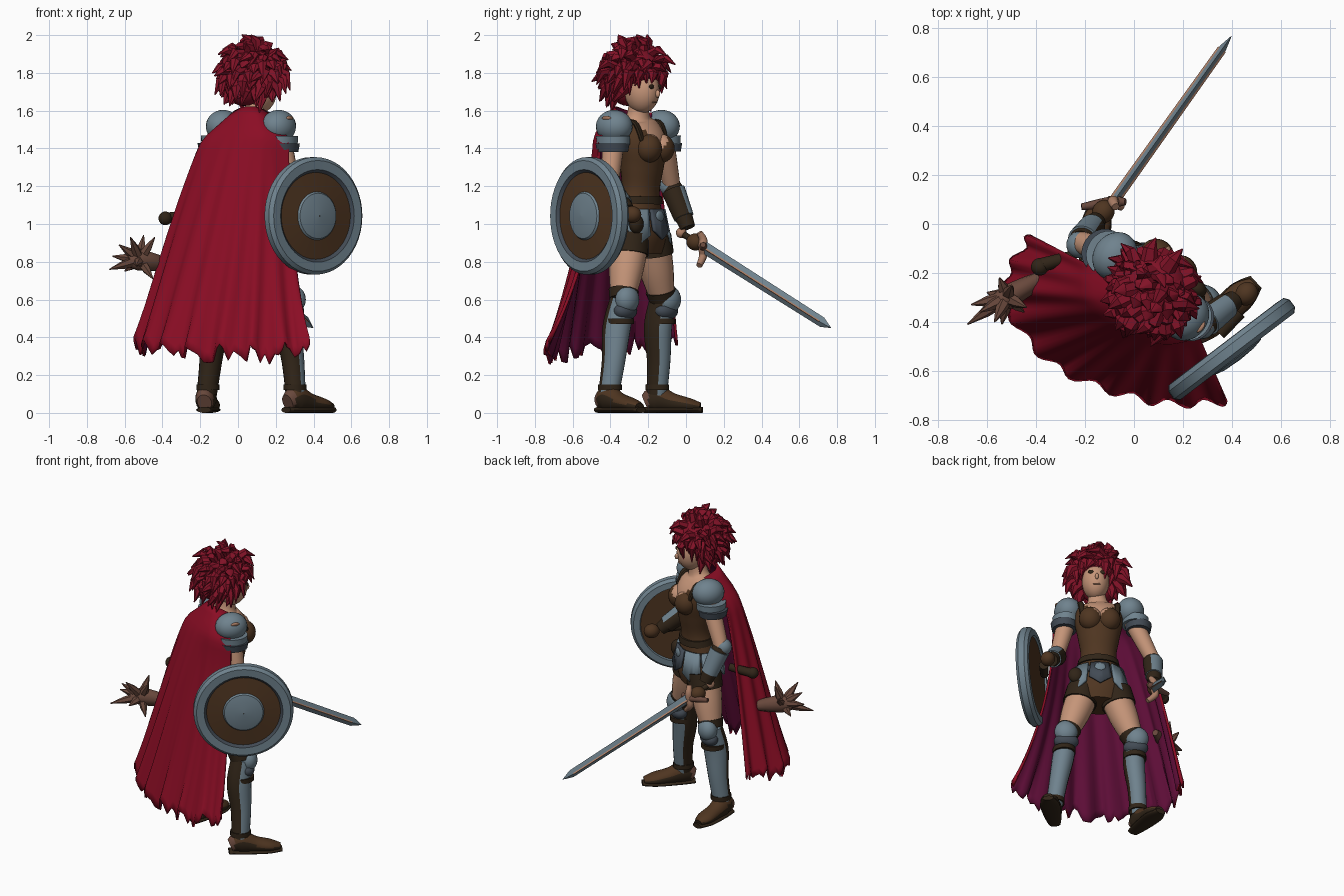
import bpy, bmesh, math, random
from mathutils import Vector as V, Matrix

if "Cube" in bpy.data.objects:
    bpy.data.objects.remove(bpy.data.objects["Cube"])
random.seed(4)

COLOURS = {"cape_red": (.26, .004, .018), "lining_purple": (.11, .004, .038), "hair_red": (.22, .006, .02),
           "skin": (.56, .30, .19), "steel": (.16, .225, .27), "dark_steel": (.055, .07, .09),
           "leather": (.078, .036, .015), "dark_leather": (.03, .018, .009),
           "branch_brown": (.14, .065, .045), "copper": (.40, .205, .13)}
MATS = {}
for key, c in COLOURS.items():
    m = bpy.data.materials.new(key)
    m.use_nodes = True
    m.diffuse_color = (*c, 1)
    m.node_tree.nodes["Principled BSDF"].inputs["Base Color"].default_value = (*c, 1)
    MATS[key] = m

# Body frame: R points to the shield side, F is where the figure looks
YAW = math.radians(-35)
R = V((math.cos(YAW), math.sin(YAW), 0))
F = V((-R.y, R.x, 0))
UP = V((0, 0, 1))
ORIGIN = V((.08, -.25, 0))


def W(u, v, z):
    return ORIGIN + R * u + F * v + UP * z


def finish(name, bm, mats, rule=None, angle=40):
    if rule:
        bm.normal_update()
        for f in bm.faces:
            f.material_index = rule(f.calc_center_median(), f.normal)
    me = bpy.data.meshes.new(name)
    bm.to_mesh(me)
    bm.free()
    for k in mats:
        me.materials.append(MATS[k])
    me.shade_smooth()
    me.set_sharp_from_angle(angle=math.radians(angle))
    ob = bpy.data.objects.new(name, me)
    bpy.context.collection.objects.link(ob)
    return ob


def spline(pts, n):
    """Catmull-Rom through tuples, n steps per span."""
    P, out = [V(p) for p in pts], []
    for i in range(len(P) - 1):
        a, b, c, d = P[max(i - 1, 0)], P[i], P[i + 1], P[min(i + 2, len(P) - 1)]
        for k in range(n):
            t = k / n
            out.append(.5 * (2 * b + (c - a) * t + (2 * a - 5 * b + 4 * c - d) * t * t + (3 * b - a - 3 * c + d) * t ** 3))
    return out + [P[-1]]


def add_tube(bm, rings, sides):
    """Loft elliptical rings (x, y, z, half width, half depth) along their path."""
    pos, loops = [V(r[:3]) for r in rings], []
    for i, r in enumerate(rings):
        t = (pos[min(i + 1, len(pos) - 1)] - pos[max(i - 1, 0)]).normalized()
        s = (R - t * R.dot(t)).normalized()
        d = t.cross(s)
        loops.append([bm.verts.new(pos[i] + s * r[3] * math.cos(a) + d * r[4] * math.sin(a))
                      for a in (2 * math.pi * k / sides for k in range(sides))])
    for A, B in zip(loops, loops[1:]):
        for k in range(sides):
            bm.faces.new((A[k], A[(k + 1) % sides], B[(k + 1) % sides], B[k]))
    bm.faces.new(loops[0][::-1])
    bm.faces.new(loops[-1])


def tube(name, pts, mats, sides=20, n=5, rule=None):
    bm = bmesh.new()
    rings = [(*p[0], p[1], p[2] if len(p) > 2 else p[1]) for p in pts]
    add_tube(bm, spline(rings, n) if n > 1 else rings, sides)
    return finish(name, bm, mats, rule)


def blob(name, loc, size, mats, tilt=0, rule=None):
    bm = bmesh.new()
    mx = Matrix.Translation(loc) @ Matrix.Rotation(YAW, 4, 'Z') @ Matrix.Rotation(tilt, 4, 'Y') @ Matrix.Diagonal((*size, 1))
    bmesh.ops.create_uvsphere(bm, u_segments=24, v_segments=14, radius=1, matrix=mx)
    return finish(name, bm, mats, rule)


def plate(name, a0, a1, z0, z1, r0, r1, mat):
    """Curved armour plate around the hips, pointed at the bottom."""
    bm, cols = bmesh.new(), []
    for k in range(9):
        t = k / 8
        a = math.radians(a0 + (a1 - a0) * t)
        low = z0 + .05 * abs(2 * t - 1)
        cols.append([bm.verts.new(W(r * math.cos(a), r * .8 * math.sin(a), z)) for r, z in ((r0, low), (r1, z1))])
    for A, B in zip(cols, cols[1:]):
        bm.faces.new((A[0], B[0], B[1], A[1]))
    ob = finish(name, bm, [mat])
    ob.modifiers.new("thickness", 'SOLIDIFY').thickness = .015


# Torso: vest with open neckline, neck
def torso_rule(c, n):
    u, v = (c - ORIGIN).dot(R), (c - ORIGIN).dot(F)
    return 1 if c.z > 1.545 or (v > .02 and c.z > 1.37 + 1.5 * abs(u)) else 0


tube("torso", [(W(0, 0, .84), .15, .11), (W(0, 0, .93), .172, .13), (W(0, 0, 1.03), .152, .118), (W(0, .012, 1.17), .112, .095),
               (W(0, .02, 1.3), .128, .108), (W(0, .025, 1.42), .15, .115), (W(0, 0, 1.52), .135, .085),
               (W(.005, 0, 1.575), .065, .06), (W(.015, .015, 1.68), .05, .05)], ["leather", "skin"], 36, 6, torso_rule)
for s, side in ((-1, "left"), (1, "right")):
    blob(f"bust_{side}", W(.058 * s, .105, 1.4), (.072, .07, .076), ["leather", "skin"],
         rule=lambda c, n: int(c.z > 1.39 + 1.3 * abs((c - ORIGIN).dot(R))))
    tube(f"vest_strap_{side}", [(W(.11 * s, .1, 1.44), .016, .012), (W(.115 * s, .05, 1.54), .02, .012),
                                (W(.11 * s, -.06, 1.52), .02, .012)], ["dark_leather"], 8)

# Waist: belts, buckle, pouch and hip plates
tube("waist_belt", [(W(0, .01, 1.11), .134, .112), (W(0, .012, 1.15), .125, .106)], ["dark_leather"], 28, 1)
tube("hip_belt", [(W(0, 0, 1.02), .168, .13), (W(0, 0, 1.06), .162, .126)], ["dark_steel"], 28, 1)
blob("belt_buckle", W(0, .135, 1.04), (.035, .012, .03), ["steel"])
blob("belt_pouch", W(.15, .09, 1.0), (.045, .035, .05), ["dark_leather"])
for i, a in enumerate((-60, -5, 42, 90, 138, 185, 240)):
    plate(f"hip_plate_{i}", a - 21, a + 21, .89 if i != 3 else .92, 1.08, .2, .162, "steel" if i != 3 else "dark_steel")

# Legs: (hip, knee, ankle, foot heel, foot toe)
LEGS = {"right": (V((.165, -.30, .9)), V((.265, -.335, .6)), V((.305, -.41, .1)), V((.262, -.455, 0)), V((.49, -.245, 0))),
        "left": (V((-.005, -.185, .9)), V((-.105, -.125, .6)), V((-.165, -.155, .1)), V((-.178, -.215, 0)), V((-.145, .075, 0)))}
for side, (hip, knee, ankle, heel, toe) in LEGS.items():
    fwd = (toe - heel).normalized()
    tube(f"thigh_{side}", [(hip, .098, .105), (hip.lerp(knee, .5), .088, .092), (knee, .06, .065)], ["skin"])
    tube(f"shorts_{side}", [(hip + UP * .04, .10, .11), (hip.lerp(knee, .2), .106, .11)], ["dark_leather"], n=1)
    tube(f"stocking_{side}", [(hip.lerp(knee, .84), .078, .082), (knee, .068, .072)], ["dark_leather"], n=1)
    tube(f"greave_{side}", [(knee, .062, .07), (knee.lerp(ankle, .3) - fwd * .015, .068, .078),
                            (knee.lerp(ankle, .65), .058, .064), (ankle, .052, .056)], ["steel", "dark_leather"],
         rule=lambda c, n, d=fwd: 0 if n.dot(d) > -.05 else 1)
    blob(f"knee_guard_{side}", knee + fwd * .035, (.072, .06, .075), ["steel"])
    blob(f"knee_wing_{side}", knee + fwd * .02 - UP * .06, (.078, .055, .05), ["dark_steel"])
    for i, k in enumerate((.2, .9)):
        c = knee.lerp(ankle, k)
        r = .075 - .018 * k
        tube(f"greave_strap_{side}_{i}", [(c, r, r + .006), (c - UP * .03, r, r + .006)], ["dark_leather"], n=1)
    # shoe with a brown heel counter
    tube(f"shoe_{side}", [(heel + UP * .055, .038, .045), (heel.lerp(toe, .2) + UP * .075, .055, .07),
                          (heel.lerp(toe, .5) + UP * .055, .054, .05), (heel.lerp(toe, .8) + UP * .042, .057, .036),
                          (toe + UP * .032, .03, .022)], ["dark_leather", "branch_brown", "leather"],
         rule=lambda c, n, h=heel, d=fwd: 1 if (c - h).dot(d) < .02 else 2 if c.z > .04 and n.z > .2 else 0)
    tube(f"sole_{side}", [(heel + UP * .016 - fwd * .01, .036, .016), (heel.lerp(toe, .25) + UP * .016, .052, .016),
                          (heel.lerp(toe, .75) + UP * .016, .062, .016), (toe + UP * .016 + fwd * .012, .034, .016)],
         ["dark_leather"])

# Arms: (shoulder, elbow, wrist, hand)
ARMS = {"right": (V((.215, -.38, 1.487)), V((.285, -.405, 1.19)), V((.41, -.31, 1.07)), V((.46, -.285, 1.05))),
        "left": (V((-.078, -.13, 1.487)), V((-.215, -.075, 1.2)), V((-.155, .01, .98)), V((-.125, .05, .905)))}
for side, (sh, el, wr, hand) in ARMS.items():
    s = 1 if side == "right" else -1
    tube(f"upper_arm_{side}", [(sh, .06), (sh.lerp(el, .5), .054), (el, .045)], ["skin"])
    tube(f"forearm_{side}", [(el, .05), (el.lerp(wr, .3), .058), (wr, .04)], ["dark_leather"])
    tube(f"bracer_{side}", [(el.lerp(wr, .1), .063), (el.lerp(wr, .75), .054)], ["steel", "dark_leather"], n=1,
         rule=lambda c, n, o=R * s: 0 if n.dot(o) > -.45 else 1)
    blob(f"elbow_guard_{side}", el - F * .012, (.055, .055, .055), ["steel"])
    blob(f"hand_{side}", hand, (.045, .05, .045), ["leather"])
    blob(f"pauldron_{side}", sh + UP * .03, (.088, .102, .087), ["steel"], .35 * s)
    for i in (1, 2):
        c = sh.lerp(el, .09 + .135 * i)
        tube(f"pauldron_band_{side}_{i}", [(c + UP * .045, .084, .094), (c, .088 - .006 * i, .098 - .006 * i)],
             ["steel" if i == 1 else "dark_steel"], 22, 1)
blob("pauldron_emblem", ARMS["right"][0] + R * .066 + UP * .068, (.012, .03, .022), ["copper"], .75)

# Head and face
blob("head", W(.02, .035, 1.705), (.085, .098, .118), ["skin"])
blob("nose", W(.02, .135, 1.69), (.011, .015, .02), ["skin"])
blob("mouth", W(.02, .118, 1.645), (.024, .008, .005), ["copper"])
for s, side in ((-1, "left"), (1, "right")):
    blob(f"eye_{side}", W(.02 + .036 * s, .122, 1.727), (.02, .008, .012), ["dark_leather"])

# Hair: two rounded masses with locks swept down and back
blob("hair_cap", W(.012, -.015, 1.825), (.14, .145, .12), ["hair_red"])
blob("hair_back", W(-.005, -.075, 1.735), (.118, .09, .11), ["hair_red"])
bm = bmesh.new()
for i in range(120):
    z = 1 - 1.8 * (i + .5) / 120
    q, a = math.sqrt(1 - z * z), i * 2.39996
    u, v = q * math.cos(a), q * math.sin(a)
    if v > .25 and z < .0:
        continue
    d = R * u + F * v + UP * z
    base = W(.01 + .122 * u, -.02 + .125 * v, 1.805 + .12 * z)
    bend = V([random.uniform(-.4, .4) for _ in range(3)])
    out = (d * .6 + bend - F * .25 + UP * (.1 if z > .8 else -.5)).normalized()
    length = random.uniform(.065, .125)
    tip = base + out * length - UP * .02
    add_tube(bm, [(*base, .04, .03), (*(base + (d + out) * length * .3), .03, .022), (*tip, .003, .003)], 6)
# fringe over the brow and locks beside the cheeks
for k in range(9):
    u = (k - 4) / 4
    base = W(.02 + .1 * u, .09 - .07 * u * u, 1.83)
    tip = W(.035 + .1 * u, .135 - .1 * u * u, 1.765 - .085 * u * u)
    add_tube(bm, [(*base, .03, .025), (*(base.lerp(tip, .5) + F * .015 + R * (.015 * u)), .024, .015), (*tip, .003, .003)], 6)
finish("hair_locks", bm, ["hair_red"])

# Cape: lofted from collar over shoulders to a ragged hem
COLS, ROWS = 72, 28
collar = spline([(-.02, -.18, 1.59), (-.02, -.30, 1.60), (.03, -.36, 1.62), (.10, -.38, 1.62), (.17, -.35, 1.59)], COLS // 4)
shoulder = spline([(-.18, -.17, 1.45), (-.17, -.31, 1.46), (-.04, -.42, 1.47), (.12, -.49, 1.47), (.27, -.465, 1.45)], COLS // 4)
hem = spline([(-.43, -.04, .36), (-.54, -.29, .35), (-.335, -.58, .32), (.06, -.73, .31), (.39, -.735, .35)], COLS // 4)
bm, grid = bmesh.new(), []
for i in range(COLS + 1):
    t = i / COLS
    rag, col = random.uniform(-.04, .04), []
    flare = .75 + .2 * min(1, t / .6) + 1.1 * max(0, t - .6) / .4     # the shield holds the right edge in
    for j in range(ROWS + 1):
        s = j / ROWS
        if s < .12:
            p = collar[i].lerp(shoulder[i], s / .12)
        else:
            k = (s - .12) / .88
            p = shoulder[i].lerp(hem[i], k)
            p.xy = shoulder[i].lerp(hem[i], k ** flare).xy
            outw = V((p.x - .08, p.y + .25, 0)).normalized()
            p += outw * (.018 * math.sin(t * 60 + .6 * math.sin(t * 9)) - .005) * k ** max(1, flare)
            p.z += (rag + .025 * math.sin(t * 60)) * k ** 6
        col.append(bm.verts.new(p))
    grid.append(col)
for A, B in zip(grid, grid[1:]):
    for j in range(ROWS):
        bm.faces.new((A[j], A[j + 1], B[j + 1], B[j]))
cape = finish("cape", bm, ["cape_red", "lining_purple"], angle=80)
sol = cape.modifiers.new("lining", 'SOLIDIFY')
sol.thickness, sol.material_offset, sol.material_offset_rim = .014, 1, 0

# Round shield: turned profile (radius, height, colour of the band that follows)
PROFILE = [(.002, -.03, 0), (.25, -.03, 1), (.255, -.042, 1), (.295, -.04, 1), (.311, -.02, 1), (.311, .018, 1), (.293, .036, 1),
           (.245, .034, 2), (.23, .02, 0), (.128, .03, 1), (.12, .04, 1), (.075, .05, 1), (.002, .054, 1)]
normal = V((.605, -.795, 0)).normalized()
mx = Matrix.Translation((.40, -.513, 1.043)) @ normal.to_track_quat('Z', 'Y').to_matrix().to_4x4()
bm, N = bmesh.new(), 48
loops = [[bm.verts.new(mx @ V((r * math.cos(2 * math.pi * k / N), r * math.sin(2 * math.pi * k / N), h))) for k in range(N)]
         for r, h, _ in PROFILE]
for A, B, (_, _, mi) in zip(loops, loops[1:], PROFILE):
    for k in range(N):
        bm.faces.new((A[k], A[(k + 1) % N], B[(k + 1) % N], B[k])).material_index = mi
finish("shield", bm, ["leather", "steel", "dark_steel"], angle=30)
tube("shield_grip", [(V((.35, -.45, 1.05)), .025), (V((.43, -.36, 1.05)), .03)], ["dark_leather"], 12, 1)

# Sword: blade, inlay, guard, grip
hilt, tip = V((-.085, .09, .88)), V((.398, .768, .45))
tube("sword_blade", [(hilt, .018, .033), (hilt.lerp(tip, .93), .015, .028), (tip, .001, .001)], ["steel"], 4, 1)
tube("sword_inlay", [(hilt, .023, .017), (hilt.lerp(tip, .92), .0195, .014)], ["copper"], 4, 1)
tube("sword_grip", [(hilt, .017), (hilt.lerp(tip, -.16), .017)], ["dark_leather"], 10, 1)
blob("sword_pommel", hilt.lerp(tip, -.17), (.028, .028, .028), ["copper"])
tube("sword_guard", [(hilt + V((.035, -.02, -.1)), .016), (hilt + V((-.01, 0, -.05)), .022), (hilt, .026),
                     (hilt + V((0, 0, .04)), .022), (hilt + V((.01, -.02, .075)), .016)], ["copper"], 10)
tube("sword_guard_cross", [(hilt + V((-.13, -.02, .01)), .014), (hilt, .024), (hilt + V((.05, 0, .01)), .014)],
     ["branch_brown"], 10)

# Scabbard end and the spiky branch at the sword side
tube("scabbard", [(V((-.24, -.13, 1.05)), .024), (V((-.385, -.17, 1.03)), .03)], ["dark_leather"], 12, 1)
blob("scabbard_knob", V((-.385, -.175, 1.03)), (.036, .036, .036), ["dark_leather"])
bm = bmesh.new()
root, mid = V((-.34, -.20, .78)), V((-.52, -.30, .81))
add_tube(bm, [(*root, .02, .02), (*root.lerp(mid, .5), .04, .045), (*mid, .05, .06), (*(mid + V((-.06, -.03, -.01))), .025, .03)], 10)
for end in ((-.68, -.41, .76), (-.665, -.33, .83), (-.63, -.36, .89), (-.57, -.40, .93), (-.50, -.25, .94), (-.44, -.34, .93),
            (-.45, -.36, .71), (-.55, -.22, .87), (-.60, -.28, .75), (-.54, -.41, .78)):
    e = V(end)
    add_tube(bm, [(*mid, .03, .03), (*mid.lerp(e, .55), .022, .022), (*e, .003, .003)], 6)
finish("spiky_branch", bm, ["branch_brown"])
